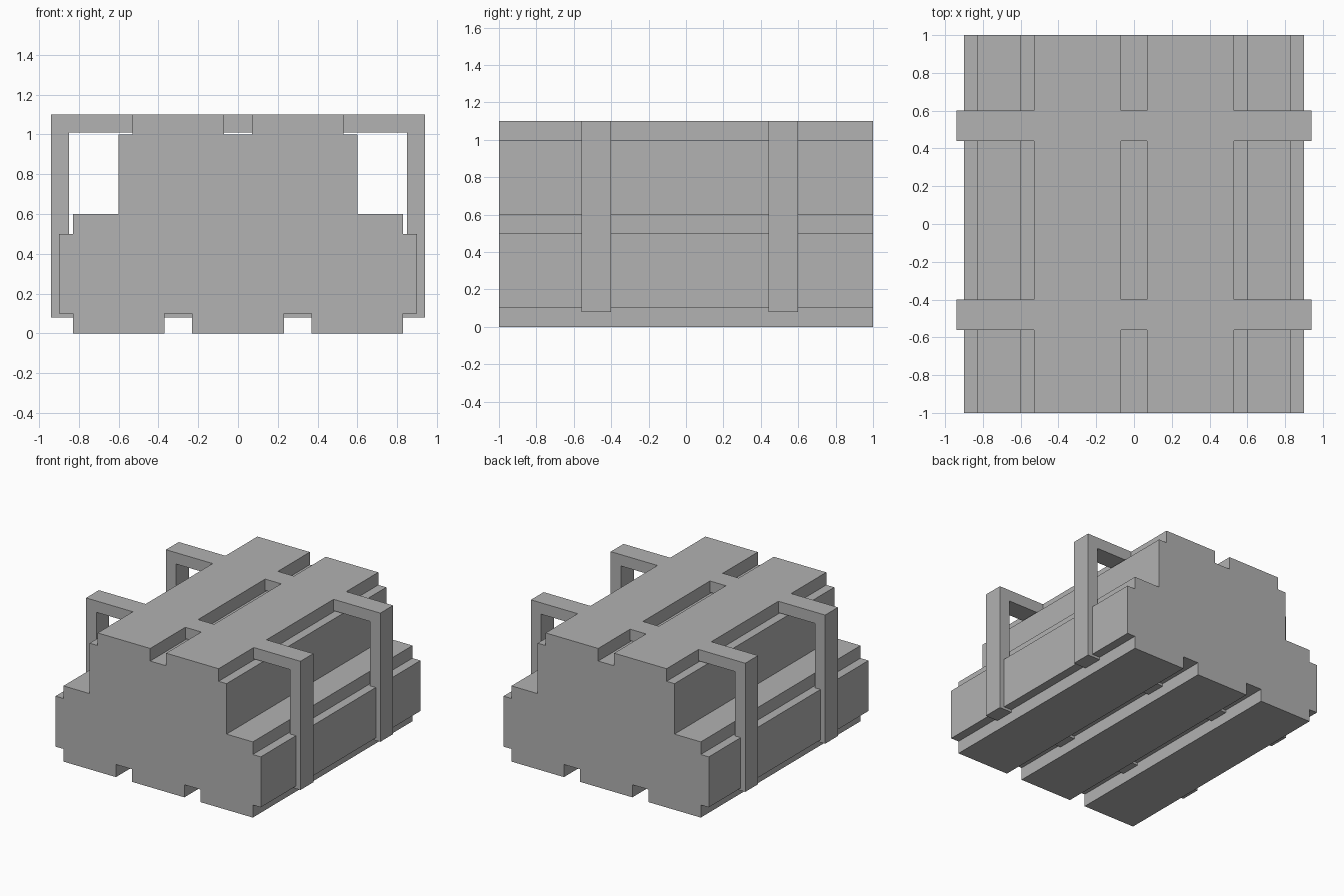
import bpy
import bmesh

if "Cube" in bpy.data.objects:
    bpy.data.objects.remove(bpy.data.objects["Cube"])

grey = bpy.data.materials.new("plain grey")
grey.diffuse_color = (0.445, 0.445, 0.445, 1)
grey.use_nodes = True
grey.node_tree.nodes["Principled BSDF"].inputs["Base Color"].default_value = grey.diffuse_color


def extruded(name, loops, y0, y1):
    """Extrude an x/z outline from y0 to y1; a second loop makes a ring."""
    bm = bmesh.new()
    rings = [[[bm.verts.new((x, y, z)) for x, z in lp] for y in (y0, y1)] for lp in loops]
    n = len(loops[0])
    for front, back in rings:
        for i in range(n):
            j = (i + 1) % n
            bm.faces.new((front[i], front[j], back[j], back[i]))
    if len(rings) == 1:
        bm.faces.new(rings[0][0])
        bm.faces.new(rings[0][1])
    else:
        for k in (0, 1):
            a, b = rings[0][k], rings[1][k]
            for i in range(n):
                j = (i + 1) % n
                bm.faces.new((a[i], a[j], b[j], b[i]))
    bmesh.ops.recalc_face_normals(bm, faces=bm.faces)
    mesh = bpy.data.meshes.new(name)
    bm.to_mesh(mesh)
    bm.free()
    mesh.materials.append(grey)
    obj = bpy.data.objects.new(name, mesh)
    bpy.context.collection.objects.link(obj)
    return obj


def rect(x, z0, z1):
    return [(-x, z0), (x, z0), (x, z1), (-x, z1)]


# Log section: square with a stepped notch at each corner
quarter = [(0.3, 0.2), (0.23, 0.2), (0.23, 0.3)]
section = (quarter + [(-x, z) for x, z in reversed(quarter)]
           + [(-x, -z) for x, z in quarter]
           + [(x, -z) for x, z in reversed(quarter)])

# Three logs below, two resting on top
for row, (xs, zc) in enumerate([((-0.6, 0, 0.6), 0.3), ((-0.3, 0.3), 0.8)]):
    for i, xc in enumerate(xs):
        extruded(f"log_row{row + 1}_{i + 1}", [[(xc + x, zc + z) for x, z in section]], -1, 1)

# Two rectangular straps around the stack
for name, y0 in (("front_strap", -0.56), ("back_strap", 0.44)):
    extruded(name, [rect(0.94, 0.08, 1.10), rect(0.85, 0.17, 1.01)], y0, y0 + 0.16)
